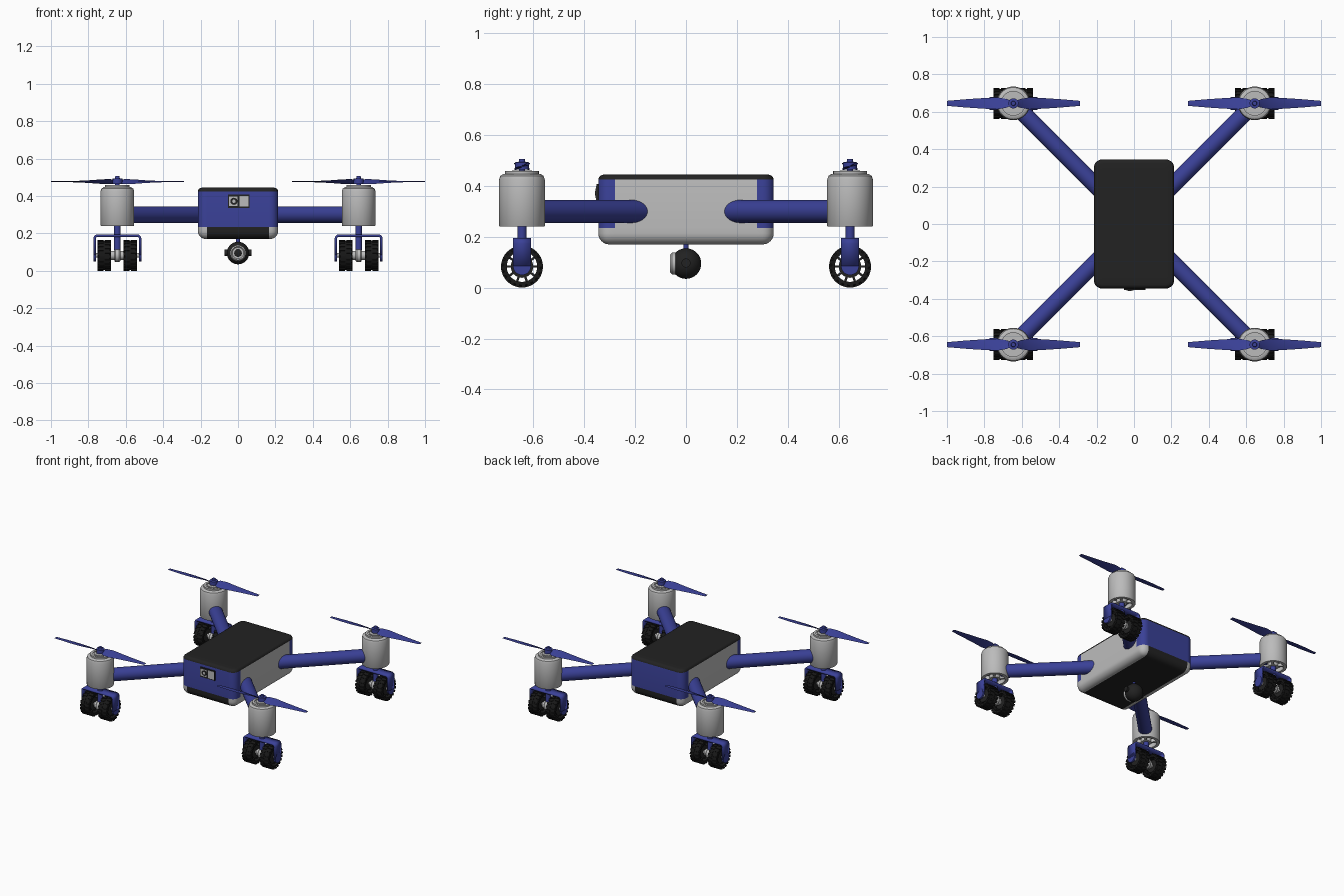
import bpy, bmesh
from math import pi, sin, cos, radians
from mathutils import Matrix, Vector

cube = bpy.data.objects.get("Cube")
if cube:
    bpy.data.objects.remove(cube, do_unlink=True)


def material(name, rgb):
    m = bpy.data.materials.new(name)
    m.use_nodes = True
    m.diffuse_color = (*rgb, 1)
    m.node_tree.nodes["Principled BSDF"].inputs["Base Color"].default_value = (*rgb, 1)
    return m


BLUE = material("blue paint", (0.042, 0.052, 0.31))
GREY = material("light grey", (0.5, 0.5, 0.5))
BLACK = material("black plastic", (0.016, 0.016, 0.016))
RUBBER = material("dark rubber", (0.009, 0.009, 0.009))
ALONG_X = Matrix.Rotation(pi / 2, 4, 'Y')
TO_FRONT = Matrix.Rotation(pi / 2, 4, 'X')


def finish(bm, name, mats, loc=(0, 0, 0), angle=35):
    bmesh.ops.recalc_face_normals(bm, faces=bm.faces)
    mesh = bpy.data.meshes.new(name)
    bm.to_mesh(mesh)
    bm.free()
    for m in mats:
        mesh.materials.append(m)
    mesh.shade_smooth()
    mesh.set_sharp_from_angle(angle=radians(angle))
    ob = bpy.data.objects.new(name, mesh)
    ob.location = loc
    bpy.context.collection.objects.link(ob)
    return ob


def add_lathe(bm, profile, rot=Matrix(), at=(0, 0, 0), seg=40, closed=False):
    """Turn (radius, height) points about an axis; open ends get caps."""
    mat = Matrix.Translation(at) @ rot
    rings = [[bm.verts.new(mat @ Vector((r * cos(2 * pi * i / seg), r * sin(2 * pi * i / seg), z)))
              for i in range(seg)] for r, z in profile]
    pairs = list(zip(rings, rings[1:]))
    if closed:
        pairs.append((rings[-1], rings[0]))
    else:
        bm.faces.new(rings[0])
        bm.faces.new(rings[-1])
    for a, b in pairs:
        for i in range(seg):
            j = (i + 1) % seg
            bm.faces.new((a[i], a[j], b[j], b[i]))


def add_box(bm, size, at, rot=Matrix()):
    mat = rot @ Matrix.Translation(at) @ Matrix.Diagonal((*size, 1))
    return bmesh.ops.create_cube(bm, size=1, matrix=mat)["verts"]


def lathe(name, mat, profile, loc=(0, 0, 0), rot=Matrix(), **kw):
    bm = bmesh.new()
    add_lathe(bm, profile, rot, **kw)
    return finish(bm, name, [mat], loc)


# Rounded body shell, coloured by panel
bm = bmesh.new()
add_box(bm, (0.43, 0.69, 0.275), (0, 0, 0.3075))


def round_edges(test, radius, seg):
    edges = [e for e in bm.edges if test(*[v.co for v in e.verts])]
    bmesh.ops.bevel(bm, geom=edges, offset=radius, segments=seg, profile=0.5, affect='EDGES')


round_edges(lambda a, b: abs(a.z - b.z) > 0.1, 0.045, 6)
round_edges(lambda a, b: a.z < 0.171 and b.z < 0.171, 0.044, 6)
round_edges(lambda a, b: a.z > 0.444 and b.z > 0.444, 0.022, 4)
for co, no in [((0, 0, 0.425), (0, 0, 1)), ((0, 0, 0.235), (0, 0, 1)),
               ((0, 0.28, 0), (0, 1, 0)), ((0, -0.28, 0), (0, 1, 0)),
               ((0.165, 0, 0), (1, 0, 0)), ((-0.165, 0, 0), (1, 0, 0))]:
    bmesh.ops.bisect_plane(bm, geom=bm.verts[:] + bm.edges[:] + bm.faces[:],
                           plane_co=co, plane_no=no, dist=0.0001)
for f in bm.faces:
    c = f.calc_center_median()
    if c.z > 0.425:
        f.material_index = 2
    elif c.z < 0.235:
        f.material_index = 2 if abs(c.x) < 0.165 else 1
    else:
        f.material_index = 0 if abs(c.y) > 0.28 else 1
finish(bm, "body_shell", [BLUE, GREY, BLACK])

# Sensor window on the front
bm = bmesh.new()
add_box(bm, (0.115, 0.008, 0.07), (0.003, -0.348, 0.372))
finish(bm, "sensor_frame", [BLACK])
bm = bmesh.new()
add_box(bm, (0.046, 0.006, 0.056), (0.032, -0.351, 0.372))
add_box(bm, (0.046, 0.006, 0.05), (-0.026, -0.351, 0.372))
finish(bm, "sensor_plates", [GREY])
lathe("sensor_lens", BLACK, [(0.019, 0), (0.019, 0.004)], (-0.022, -0.352, 0.372), TO_FRONT, seg=24)
lathe("sensor_glint", GREY, [(0.009, 0), (0.009, 0.002)], (-0.022, -0.355, 0.372), TO_FRONT, seg=20)

# Camera ball hung under the body
ball = [(0.06 * cos(a), 0.06 * sin(a)) for a in [radians(-88 + 11 * i) for i in range(17)]]
lathe("camera_ball", BLACK, ball, (0, 0, 0.095))
lathe("camera_stem", BLUE, [(0.01, 0.15), (0.01, 0.175)], seg=20)
lathe("camera_pivots", BLACK, [(0.018, -0.072), (0.018, 0.072)], (0, 0, 0.097), ALONG_X, seg=20)
lathe("lens_bezel", GREY, [(0.043, 0.03), (0.043, 0.055), (0.036, 0.062), (0.03, 0.056)],
      (0, 0, 0.095), TO_FRONT)
lathe("lens_glass", BLACK, [(0.013, 0.05), (0.013, 0.058)], (0, 0, 0.105), TO_FRONT, seg=20)


def motor():
    pod = lathe("motor_pod", GREY, [(0.03, 0.27), (0.068, 0.27), (0.068, 0.24), (0.088, 0.24),
                (0.09, 0.243), (0.09, 0.425), (0.085, 0.44), (0.073, 0.447), (0.066, 0.447),
                (0.066, 0.458), (0.05, 0.458), (0.05, 0.453), (0.04, 0.453), (0.04, 0.46)])
    bm = bmesh.new()
    for k in range(4):
        add_box(bm, (0.07, 0.014, 0.02), (0.04, 0, 0.253), Matrix.Rotation(k * pi / 2 + pi / 4, 4, 'Z'))
    add_lathe(bm, [(0.034, 0.241), (0.034, 0.275)], seg=24)
    return [pod, finish(bm, "motor_spokes", [GREY])]


def propeller():
    bm = bmesh.new()
    # Stations along a blade: distance, chord, pitch
    stations = [(0.01, 0.03, 34), (0.04, 0.055, 30), (0.085, 0.068, 21),
                (0.16, 0.058, 13), (0.25, 0.045, 7), (0.355, 0.027, 3)]
    for side in (1, -1):
        turn = Matrix.Rotation(0 if side > 0 else pi, 4, 'Z')
        rings = []
        for d, chord, pitch in stations:
            tilt = Matrix.Rotation(radians(pitch), 4, 'X')
            ring = []
            for u, t in [(-0.5, 0), (0, 0.003), (0.5, 0), (0, -0.003)]:
                p = tilt @ Vector((0, u * chord, t)) + Vector((d, 0, 0.477))
                ring.append(bm.verts.new(turn @ p))
            rings.append(ring)
        for a, b in zip(rings, rings[1:]):
            for i in range(4):
                j = (i + 1) % 4
                bm.faces.new((a[i], a[j], b[j], b[i]))
        bm.faces.new(rings[0])
        bm.faces.new(rings[-1])
    blades = finish(bm, "propeller_blades", [BLUE])
    hub = lathe("propeller_hub", BLUE, [(0.012, 0.455), (0.012, 0.465), (0.027, 0.465),
                (0.027, 0.493), (0.013, 0.495), (0.011, 0.506)], seg=24)
    return [blades, hub]


def caster():
    parts = []
    # Bent fork: open bevelled strip with thickness and rounded feet
    bm = bmesh.new()
    add_box(bm, (0.256, 0.07, 0.11), (0, 0, 0.14))
    edges = [e for e in bm.edges if all(v.co.z > 0.19 for v in e.verts)
             and abs(e.verts[0].co.y - e.verts[1].co.y) > 0.05]
    bmesh.ops.bevel(bm, geom=edges, offset=0.022, segments=5, profile=0.5, affect='EDGES')
    bm.normal_update()
    bmesh.ops.delete(bm, geom=[f for f in bm.faces if abs(f.normal.y) > 0.9 or f.normal.z < -0.9],
                     context='FACES')
    fork = finish(bm, "caster_fork", [BLUE])
    solid = fork.modifiers.new("thickness", 'SOLIDIFY')
    solid.thickness = 0.013
    parts.append(fork)
    bm = bmesh.new()
    for s in (1, -1):
        add_lathe(bm, [(0.035, -0.0065), (0.035, 0.0065)], ALONG_X, (s * 0.1215, 0, 0.085))
    parts.append(finish(bm, "fork_feet", [BLUE]))
    parts.append(lathe("caster_stem", BLUE, [(0.018, 0.11), (0.018, 0.262)], seg=24))
    bm = bmesh.new()
    add_lathe(bm, [(0.012, -0.12), (0.012, 0.12)], ALONG_X, (0, 0, 0.083), seg=20)
    add_lathe(bm, [(0.024, -0.034), (0.024, 0.034)], ALONG_X, (0, 0, 0.083), seg=24)
    add_lathe(bm, [(0.03, -0.016), (0.036, -0.01), (0.036, 0.01), (0.03, 0.016)],
              ALONG_X, (0, 0, 0.083), seg=24)
    parts.append(finish(bm, "caster_axle", [GREY]))

    # Twin wheels with spokes and tread blocks
    tyres, rims = bmesh.new(), bmesh.new()
    for s in (1, -1):
        at = (s * 0.07, 0, 0.083)
        move = Matrix.Translation(at)
        add_lathe(tyres, [(0.06, -0.034), (0.072, -0.035), (0.078, -0.028), (0.078, 0.028),
                          (0.072, 0.035), (0.06, 0.034)], ALONG_X, at, closed=True)
        for k in range(20):
            for side in (1, -1):
                spin = Matrix.Rotation((k + side * 0.25) * pi / 10, 4, 'X')
                add_box(tyres, (0.032, 0.015, 0.012), (side * 0.02, 0, 0.0762), move @ spin)
        add_lathe(rims, [(0.044, -0.022), (0.044, 0.022)], ALONG_X, at)
        for k in range(10):
            spin = Matrix.Rotation((k + 0.5) * pi / 5, 4, 'X')
            add_box(rims, (0.035, 0.009, 0.022), (0, 0, 0.052), move @ spin)
    parts += [finish(tyres, "caster_tyres", [RUBBER]), finish(rims, "caster_rims", [BLACK])]
    return parts


# Repeat the motor, propeller and caster at the four corners
corners = [(sx * 0.645, sy * 0.645) for sx in (1, -1) for sy in (1, -1)]
for part in motor() + propeller() + caster():
    part.location = (*corners[0], 0)
    for x, y in corners[1:]:
        twin = part.copy()
        twin.location = (x, y, 0)
        bpy.context.collection.objects.link(twin)

# Diagonal arms from body to motors
for x, y in corners:
    direction = Vector((x, y, 0))
    turn = direction.to_track_quat('Z', 'Y').to_matrix().to_4x4()
    lathe("arm", BLUE, [(0.045, 0.24), (0.045, direction.length - 0.04)], (0, 0, 0.3), turn, seg=32)
